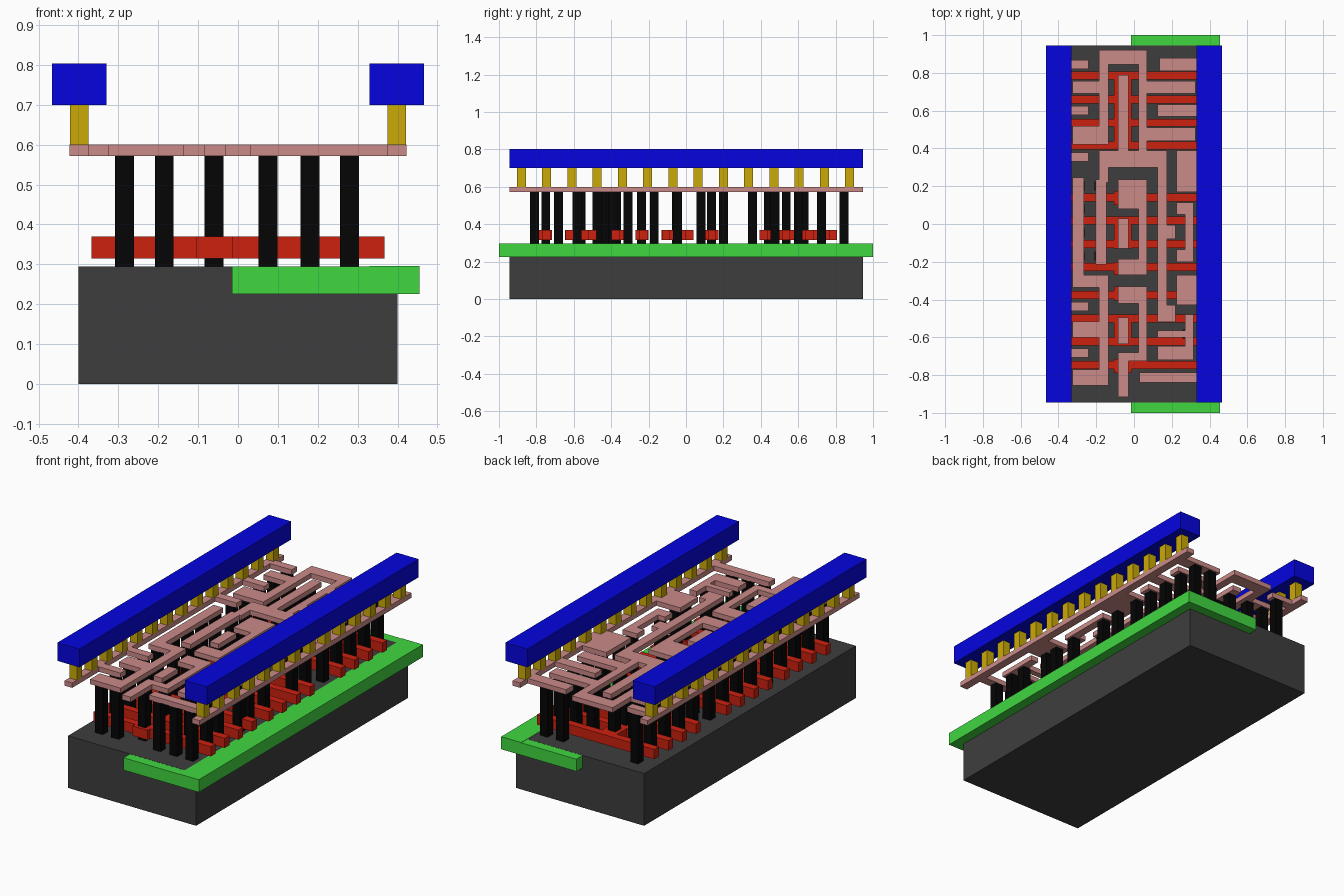
import bpy, bmesh

if "Cube" in bpy.data.objects:
    bpy.data.objects.remove(bpy.data.objects["Cube"])


def make_mat(name, rgb):
    # colours are given as displayed values and converted to linear
    m = bpy.data.materials.new(name)
    m.diffuse_color = (*[c ** 2.2 for c in rgb], 1)
    m.use_nodes = True
    m.node_tree.nodes["Principled BSDF"].inputs["Base Color"].default_value = m.diffuse_color
    return m


def add_box(bm, x0, x1, y0, y1, z0, z1):
    v = [bm.verts.new((x, y, z)) for z in (z0, z1)
         for x, y in ((x0, y0), (x1, y0), (x1, y1), (x0, y1))]
    bm.faces.new(v[3::-1])
    bm.faces.new(v[4:])
    for i in range(4):
        j = (i + 1) % 4
        bm.faces.new((v[i], v[j], v[j + 4], v[i + 4]))


def layer(name, rects, z0, z1, mat):
    """Union of rectangles, extruded as one flat layer without inner walls."""
    xs = sorted({round(v, 4) for r in rects for v in r[:2]})
    ys = sorted({round(v, 4) for r in rects for v in r[2:]})
    bm = bmesh.new()
    grid = {}

    def vert(x, y):
        if (x, y) not in grid:
            grid[x, y] = bm.verts.new((x, y, z0))
        return grid[x, y]

    for x0, x1 in zip(xs, xs[1:]):
        for y0, y1 in zip(ys, ys[1:]):
            cx, cy = (x0 + x1) / 2, (y0 + y1) / 2
            if any(a < cx < b and c < cy < d for a, b, c, d in rects):
                bm.faces.new([vert(x0, y0), vert(x1, y0), vert(x1, y1), vert(x0, y1)])
    ext = bmesh.ops.extrude_face_region(bm, geom=bm.faces[:], use_keep_orig=True)
    for e in ext["geom"]:
        if isinstance(e, bmesh.types.BMVert):
            e.co.z = z1
    bmesh.ops.recalc_face_normals(bm, faces=bm.faces[:])
    bmesh.ops.dissolve_limit(bm, angle_limit=0.01, verts=bm.verts[:], edges=bm.edges[:])
    return finish(name, bm, mat)


def boxes(name, rects, z0, z1, mat):
    bm = bmesh.new()
    for r in rects:
        add_box(bm, *r, z0, z1)
    return finish(name, bm, mat)


def finish(name, bm, mat):
    me = bpy.data.meshes.new(name)
    bm.to_mesh(me)
    bm.free()
    me.materials.append(mat)
    ob = bpy.data.objects.new(name, me)
    bpy.context.collection.objects.link(ob)
    return ob


def squares(points, s=0.0475):
    return [(x - s / 2, x + s / 2, y - s / 2, y + s / 2) for x, y in points]


grey = make_mat("substrate_grey", (.25, .25, .25))
green = make_mat("well_green", (.26, .84, .26))
red = make_mat("gate_red", (.80, .15, .09))
black = make_mat("contact_black", (.05, .05, .05))
pink = make_mat("wire_pink", (.79, .54, .53))
yellow = make_mat("via_yellow", (.79, .66, .06))
blue = make_mat("rail_blue", (.05, .05, .87))

# Substrate block and the well sunk into its right half
boxes("substrate", [(-.4, .4, -.945, .945)], 0, .295, grey)
boxes("well", [(-.015, .455, -1, 1)], .225, .2945, green)
boxes("well_edge", [(.33, .455, -1, 1)], .28, .296, green)

# Gate bars with central pads; some neighbouring pads are joined
gates = [.787, .66, .536, .415, .14, .018, -.106, -.228, -.377, -.5, -.622, -.746]
gate_rects = [(-.367, .367, y - .021, y + .021) for y in gates]
pads = [(.394, .808), (.1, .175), (-.13, .03), (-.27, -.2), (-.405, -.33),
        (-.647, -.48), (-.79, -.716)]
gate_rects += [(-.105, -.012, a, b) for a, b in pads]
layer("gates", gate_rects, .315, .37, red)

# Local wiring: edge rails with stubs, then the inner traces
R, L = .38, -.38
wires = [(-.422, -.375, -.945, .945), (.375, .422, -.945, .945)]
wires += [(L, -.24, y - .024, y + .024) for y in (.845, .6, .355, -.437, -.682)]
wires += [(.135, R, .81, .878), (.125, R, .57, .632), (.225, R, .17, .39),
          (.225, R, -.43, -.27), (.03, R, -.838, -.786)]
wires += [  # upper output loop
    (-.185, -.135, .42, .92), (-.185, .07, .845, .92), (.025, .07, .3, .92),
    (-.325, -.135, .69, .757), (-.325, -.135, .42, .52),
    (.025, .325, .69, .757), (.025, .325, .44, .51),
    (-.085, -.03, .385, .79),
    # centre block and its long right leg
    (-.185, .175, .3, .39), (-.185, -.135, .22, .39), (-.205, -.145, -.215, .235),
    (.125, .175, -.52, .39), (.125, .22, -.08, -.005), (.125, .22, -.52, -.43)]
wires += [  # left trace
    (-.325, -.265, -.27, .245), (-.325, -.135, -.335, -.27),
    (-.185, -.135, -.855, -.27), (-.325, -.135, -.6, -.515),
    (-.325, -.135, -.855, -.77),
    # middle traces
    (-.085, .07, .08, .235), (.025, .07, -.27, .235), (-.085, .07, -.27, -.185),
    (-.085, -.03, -.13, .03), (-.085, .07, -.42, -.33), (.025, .07, -.725, -.33),
    (-.085, .07, -.725, -.68), (-.085, -.03, -.915, -.68), (-.085, -.03, -.635, -.495),
    # right traces
    (.225, .315, .05, .115), (.27, .315, -.2, .115), (.225, .315, -.2, -.135),
    (.27, .315, -.72, -.48), (.125, .315, -.6, -.565), (.125, .315, -.72, -.645)]
layer("local_wiring", wires, .572, .6, pink)

# Contact pillars beneath the wiring
pts = [(-.285, y) for y in (.845, .725, .6, .475, .355, .2, .08, -.045, -.17,
                            -.31, -.437, -.56, -.682, -.81)]
pts += [(-.185, y) for y in (.725, .475, .2, -.17, -.31, -.56, -.81)]
pts += [(.28, y) for y in (.845, .725, .6, .475, .355, .2, .08, -.17, -.31,
                           -.39, -.582, -.682, -.81)]
pts += [(.18, y) for y in (.845, .725, .6, .475, -.045, -.475, -.682, -.81)]
pts += [(.075, y) for y in (.725, .475, -.81)]
pts += [(-.06, y) for y in (.725, .63, .536, .44, .137, -.05, -.237, -.372, -.565, -.75)]
boxes("contact_pillars", squares(pts), .295, .572, black)

# Vias joining the edge wires to the two power rails
vias = [(s * .398, -.88 + i * .135) for s in (-1, 1) for i in range(14)]
boxes("rail_vias", squares(vias), .6, .7, yellow)

# Power rails
for side, s in (("left", -1), ("right", 1)):
    a, b = sorted((s * .33, s * .467))
    boxes(side + "_power_rail", [(a, b, -.945, .945)], .7, .803, blue)
